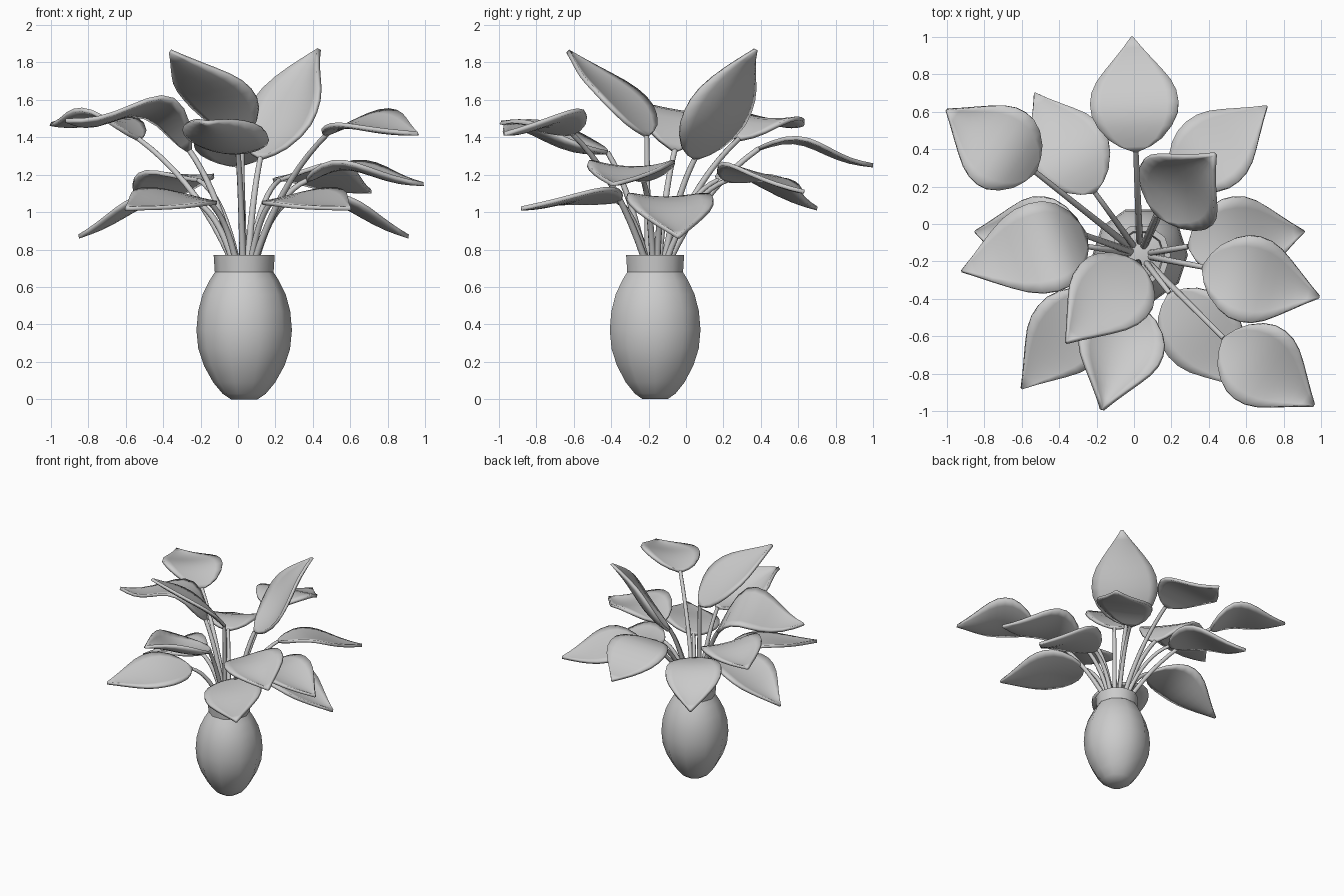
import bpy, bmesh, math
from mathutils import Vector

old = bpy.data.objects.get("Cube")
if old:
    bpy.data.objects.remove(old)

grey = bpy.data.materials.new("plain_grey")
grey.use_nodes = True
GREY = (0.6, 0.6, 0.6, 1)
grey.diffuse_color = GREY
grey.node_tree.nodes["Principled BSDF"].inputs["Base Color"].default_value = GREY

CENTRE = Vector((0.033, -0.165, 0))
Z = Vector((0, 0, 1))


def finish(name, bm, angle):
    bmesh.ops.recalc_face_normals(bm, faces=bm.faces)
    mesh = bpy.data.meshes.new(name)
    bm.to_mesh(mesh)
    bm.free()
    mesh.materials.append(grey)
    obj = bpy.data.objects.new(name, mesh)
    bpy.context.collection.objects.link(obj)
    bpy.ops.object.select_all(action='DESELECT')
    obj.select_set(True)
    bpy.context.view_layer.objects.active = obj
    bpy.ops.object.shade_smooth_by_angle(angle=math.radians(angle))
    return obj


def lathe(name, profile, sides=10):
    """Turn a (radius, height) profile around the vase axis."""
    bm = bmesh.new()
    rings = [[bm.verts.new(CENTRE + Vector((r * math.cos(a), r * math.sin(a), z)))
              for a in (math.tau * i / sides for i in range(sides))]
             for r, z in profile]
    for lo, hi in zip(rings, rings[1:]):
        for i in range(sides):
            j = (i + 1) % sides
            bm.faces.new((lo[i], lo[j], hi[j], hi[i]))
    bm.faces.new(rings[0])
    bm.faces.new(rings[-1])
    return finish(name, bm, 50)


# Half-width of a leaf along its length
OUTLINE = [(0, 0.015), (0.04, 0.08), (0.1, 0.14), (0.2, 0.195), (0.3, 0.225),
           (0.4, 0.232), (0.5, 0.223), (0.6, 0.195), (0.7, 0.15),
           (0.8, 0.1), (0.9, 0.05), (1, 0.004)]


def leaf(name, base, tip, arch, cup, roll, width):
    base, tip = Vector(base), Vector(tip)
    along = (tip - base).normalized()
    left = Z.cross(along).normalized()
    up = along.cross(left)
    side = (left * math.cos(roll) + up * math.sin(roll)) * width
    cols = 8
    bm = bmesh.new()
    rows = []
    for t, w in OUTLINE:
        # The midrib humps near the base and flattens towards the tip
        hump = math.sin(math.pi * t) + 0.5 * math.sin(math.tau * t)
        row = []
        for c in range(cols + 1):
            s = 2 * c / cols - 1
            lift = arch * hump + cup * s * s * math.sin(math.pi * t)
            row.append(bm.verts.new(base.lerp(tip, t) + side * w * s + up * lift))
        rows.append(row)
    for a, b in zip(rows, rows[1:]):
        for c in range(cols):
            bm.faces.new((a[c], a[c + 1], b[c + 1], b[c]))
    obj = finish(name, bm, 60)
    solid = obj.modifiers.new("thickness", 'SOLIDIFY')
    solid.thickness = 0.022
    solid.offset = 0


def stem(name, base, radius):
    """Stem rising steeply from the neck, then leaning out to the leaf."""
    base = Vector(base)
    out = base - CENTRE
    out.z = 0
    start = CENTRE + out.normalized() * 0.04 + Z * 0.66
    delta = base - start
    rise = 0.85 if base.z < 1.25 else 0.66
    bend = start + Vector((delta.x * 0.36, delta.y * 0.36, delta.z * rise))
    curve = bpy.data.curves.new(name, 'CURVE')
    curve.dimensions = '3D'
    curve.bevel_depth = radius
    curve.bevel_resolution = 2
    curve.use_fill_caps = True
    line = curve.splines.new('POLY')
    steps = 10
    line.points.add(steps)
    for i, p in enumerate(line.points):
        t = i / steps
        p.co = (*(start * (1 - t) ** 2 + bend * 2 * t * (1 - t) + base * t * t), 1)
        p.radius = 1.15 - 0.3 * t
    line.use_smooth = True
    curve.materials.append(grey)
    bpy.context.collection.objects.link(bpy.data.objects.new(name, curve))


# Vase body, collar and soil
lathe("vase_body", [(0.07, 0), (0.115, 0.03), (0.165, 0.09), (0.215, 0.18),
                    (0.245, 0.27), (0.255, 0.37), (0.246, 0.47),
                    (0.222, 0.56), (0.185, 0.635), (0.15, 0.69)])
lathe("vase_collar", [(0.14, 0.68), (0.157, 0.68), (0.163, 0.77), (0.13, 0.77), (0.12, 0.71)])
lathe("soil", [(0.125, 0.7), (0.125, 0.725), (0.06, 0.74)])

# Leaves: name, base, tip, arch, cup, roll, width
LEAVES = [
    ("back", (0.01, 0.39, 1.34), (-0.01, 1.0, 1.25), 0.057, 0.0, -0.05, 1.02),
    ("back_right_high", (-0.53, 0.28, 1.39), (-1.0, 0.61, 1.47), 0.06, 0.03, 0.1, 1.0),
    ("back_right_low", (-0.21, 0.17, 1.17), (-0.53, 0.7, 1.02), 0.05, 0.02, 0.05, 0.92),
    ("right_high", (-0.26, -0.06, 1.33), (-0.92, -0.25, 1.49), 0.13, 0.015, 0.2, 1.08),
    ("right_low", (-0.25, -0.12, 1.07), (-0.85, -0.04, 0.87), 0.04, 0.04, 0, 1.0),
    ("left_low", (0.29, -0.12, 1.07), (0.91, -0.04, 0.87), 0.04, 0.04, 0, 1.0),
    ("back_left_low", (0.22, 0.22, 1.17), (0.71, 0.63, 1.11), 0.045, 0.01, -0.2, 0.93),
    ("back_left_upright", (0.12, 0.05, 1.29), (0.43, 0.37, 1.87), -0.03, 0.06, 0, 1.08),
    ("front_right_upright", (0.02, -0.21, 1.41), (-0.36, -0.63, 1.86), 0.02, 0.03, 0.12, 0.98),
    ("front", (0.0, -0.42, 1.32), (-0.17, -0.99, 1.48), -0.03, 0.08, 0, 0.98),
    ("left_high", (0.37, -0.23, 1.17), (0.99, -0.39, 1.15), 0.055, 0.04, 0, 1.0),
    ("front_left_high", (0.48, -0.61, 1.42), (0.96, -0.97, 1.42), 0.035, 0.045, 0.17, 0.98),
    ("front_left_low", (0.19, -0.37, 1.06), (0.6, -0.88, 1.02), 0.02, 0.015, 0.18, 0.95),
    ("front_right_low", (-0.17, -0.37, 1.06), (-0.6, -0.88, 1.02), 0.02, 0.015, -0.18, 0.95),
]
for name, base, tip, arch, cup, roll, width in LEAVES:
    leaf(name + "_leaf", base, tip, arch, cup, roll, width)
    stem(name + "_stem", base, 0.0165 * width)
